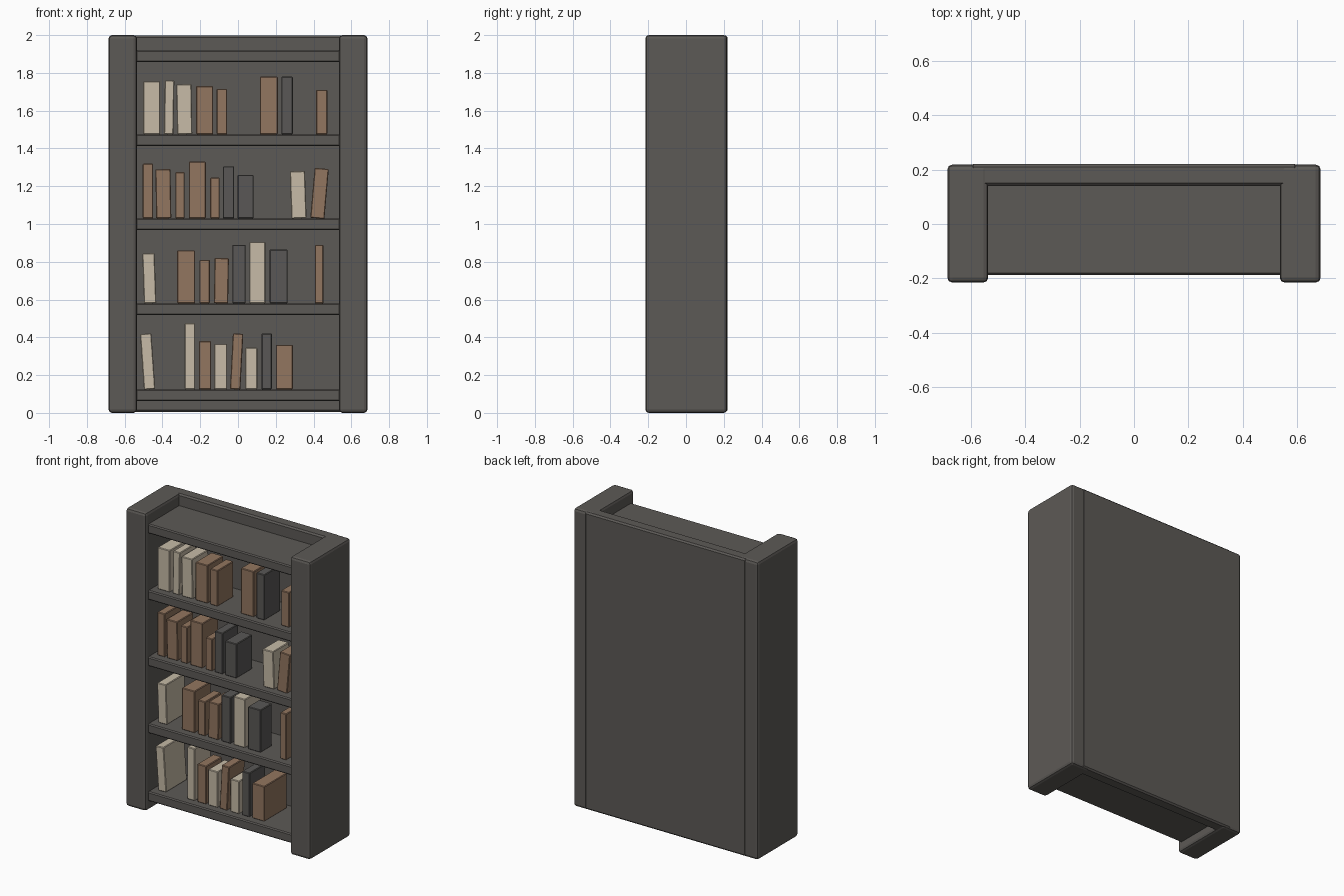
import bpy
import math

cube = bpy.data.objects.get("Cube")
if cube:
    bpy.data.objects.remove(cube, do_unlink=True)


def make_material(name, colour):
    mat = bpy.data.materials.new(name)
    mat.use_nodes = True
    rgba = (*colour, 1)
    mat.diffuse_color = rgba
    mat.node_tree.nodes["Principled BSDF"].inputs["Base Color"].default_value = rgba
    return mat


wood = make_material("dark_wood", (.108, .101, .093))
cream = make_material("cream_cover", (.57, .50, .39))
brown = make_material("brown_cover", (.29, .18, .115))
dark = make_material("charcoal_cover", (.10, .096, .092))


def box(name, low, high, mat, bevel, segments=1):
    """Bevelled box between two corners."""
    bpy.ops.mesh.primitive_cube_add(size=1)
    obj = bpy.context.object
    obj.name = name
    for vert in obj.data.vertices:
        vert.co = [lo + (c + .5) * (hi - lo) for lo, hi, c in zip(low, high, vert.co)]
    obj.data.materials.append(mat)
    mod = obj.modifiers.new("Soft edges", 'BEVEL')
    mod.width = bevel
    mod.segments = segments
    return obj


# Case: two deep side posts and a back panel between them
POST_IN, POST_OUT = .535, .685
FRONT, BACK, PANEL = -.215, .218, .14
box("right_post", (-POST_OUT, FRONT, 0), (-POST_IN, BACK, 2), wood, .018, 2)
box("left_post", (POST_IN, FRONT, 0), (POST_OUT, BACK, 2), wood, .018, 2)
box("back_panel", (-.6, PANEL, .004), (.6, .22, 1.998), wood, .01)

# Shelf boards, the top and bottom ones set in from the ends of the posts
shelf_tops = {"bottom": .125, "lower": .58, "middle": 1.03, "upper": 1.475, "top": 1.92}
for name, top in shelf_tops.items():
    box(name + "_shelf", (-.56, -.187, top - .063), (.56, PANEL + .01, top), wood, .007)

# Books per shelf: cover, centre x, width, height, optional lean and depth
books = {
    "upper": [
        (cream, -.457, .09, .28), (cream, -.367, .05, .285, 1), (cream, -.282, .08, .265, -1),
        (brown, -.177, .09, .255), (brown, -.085, .055, .24), (brown, .163, .095, .305),
        (dark, .26, .06, .305), (brown, .443, .06, .235),
    ],
    "middle": [
        (brown, -.477, .055, .29), (brown, -.393, .08, .26, -1), (brown, -.307, .05, .245),
        (brown, -.215, .09, .3), (brown, -.122, .05, .215), (dark, -.05, .06, .275),
        (dark, .04, .085, .23), (cream, .323, .08, .25, -2), (brown, .42, .075, .265, 5),
    ],
    "lower": [
        (cream, -.465, .065, .265, -2, .2), (brown, -.275, .095, .28), (brown, -.177, .055, .23),
        (brown, -.09, .075, .24, 1), (dark, .005, .07, .31), (cream, .103, .085, .325),
        (dark, .215, .095, .285, 0, .12), (brown, .43, .045, .31),
    ],
    "bottom": [
        (cream, -.468, .06, .295, -4, .22), (cream, -.255, .055, .35), (brown, -.175, .065, .255),
        (cream, -.092, .07, .24), (brown, -.015, .055, .295, 3), (cream, .07, .065, .22),
        (dark, .152, .055, .295), (brown, .245, .09, .235, 0, .24),
    ],
}


def add_book(name, base, mat, x, width, height, lean=0, depth=.17):
    half = width / 2
    obj = box(name, (-half, 0, 0), (half, depth, height), mat, .004)
    obj.location = (x, -.135, base)
    obj.rotation_euler.y = math.radians(lean)


for shelf, row in books.items():
    for number, book in enumerate(row, start=1):
        add_book(f"{shelf}_book_{number}", shelf_tops[shelf], *book)
